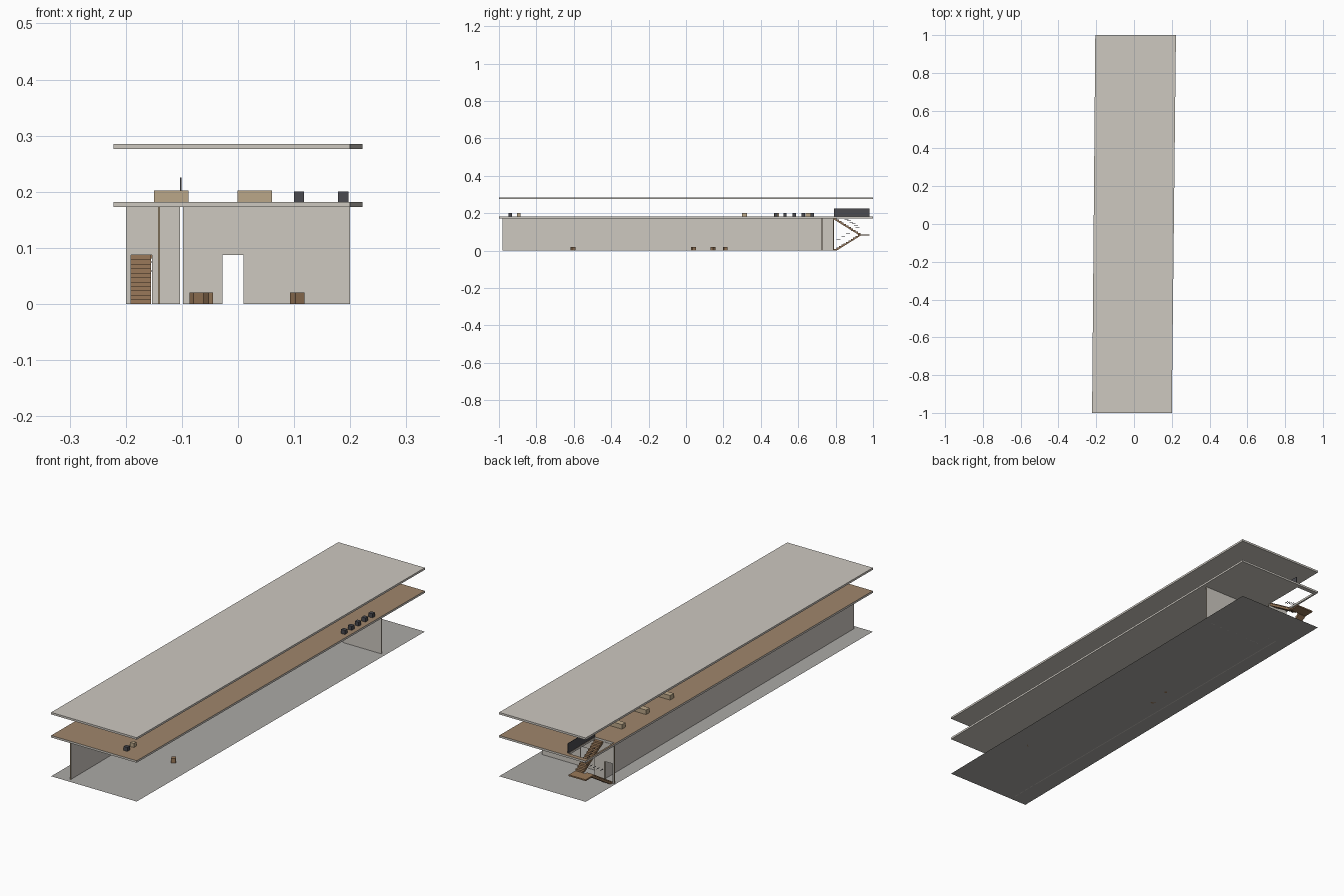
import bpy, bmesh, math
from mathutils import Matrix, Vector

cube = bpy.data.objects.get("Cube")
if cube:
    bpy.data.objects.remove(cube, do_unlink=True)


def material(name, r, g, b):
    m = bpy.data.materials.new(name)
    m.use_nodes = True
    m.diffuse_color = (r, g, b, 1)
    m.node_tree.nodes["Principled BSDF"].inputs["Base Color"].default_value = (r, g, b, 1)
    return m


concrete = material("warm concrete", .61, .58, .53)
ground_grey = material("ground grey", .41, .40, .38)
floor_wood = material("floor wood", .35, .24, .15)
tan = material("tan timber", .50, .39, .25)
stair_wood = material("stair wood", .32, .19, .10)
dark = material("dark grey", .07, .07, .08)


def finish(name, bm, *mats):
    bmesh.ops.recalc_face_normals(bm, faces=bm.faces)
    me = bpy.data.meshes.new(name)
    bm.to_mesh(me)
    bm.free()
    ob = bpy.data.objects.new(name, me)
    bpy.context.collection.objects.link(ob)
    for m in mats:
        me.materials.append(m)
    return ob


def prism(name, points, offset, *mats):
    """Extrude a flat outline along an offset vector."""
    bm = bmesh.new()
    face = bm.faces.new([bm.verts.new(p) for p in points])
    if offset:
        geom = bmesh.ops.extrude_face_region(bm, geom=[face], use_keep_orig=True)["geom"]
        moved = [v for v in geom if isinstance(v, bmesh.types.BMVert)]
        bmesh.ops.translate(bm, verts=moved, vec=Vector(offset))
    return finish(name, bm, *mats)


def box(name, x0, x1, y0, y1, z0, z1, mat, turn=0):
    bm = bmesh.new()
    centre = Vector(((x0 + x1) / 2, (y0 + y1) / 2, (z0 + z1) / 2))
    m = (Matrix.Translation(centre) @ Matrix.Rotation(turn, 4, 'Z')
         @ Matrix.Diagonal((x1 - x0, y1 - y0, z1 - z0, 1)))
    bmesh.ops.create_cube(bm, size=1, matrix=m)
    return finish(name, bm, mat)


def paint(ob, index, rule):
    for p in ob.data.polygons:
        p.material_index = index if rule(p) else 0


def slab(name, z, thick, *mats):
    plan = [(-.222, -1), (.2, -1), (.222, 1), (-.205, 1)]
    return prism(name, [(x, y, z) for x, y in plan], (0, 0, thick) if thick else None, *mats)


# Ground sheet and the two slabs
slab("ground", 0, 0, ground_grey)
slab("roof_slab", .276, .009, concrete)
floor = slab("upper_floor", .173, .009, concrete, floor_wood)

# Stairwell opening in the upper floor
cutter = box("stairwell_cutter", -.198, -.105, .79, .98, .15, .2, concrete)
cutter.hide_render = True
mod = floor.modifiers.new("opening", 'BOOLEAN')
mod.operation = 'DIFFERENCE'
mod.solver = 'EXACT'
mod.object = cutter
bpy.context.view_layer.objects.active = floor
bpy.ops.object.modifier_apply(modifier="opening")
bpy.data.objects.remove(cutter, do_unlink=True)
paint(floor, 1, lambda p: p.normal.z > .5)

# Long wall, with timber end
TOP = .173
long_wall = prism("long_wall", [(-.143, -.98, 0), (-.139, -.98, 0), (-.139, .79, 0), (-.143, .79, 0)],
                  (0, 0, TOP), concrete, tan)
paint(long_wall, 1, lambda p: abs(p.normal.y) > .5)


# Cross walls with door openings
def door_wall(name, x0, x1, d0, d1, y):
    h = .087
    outline = [(x0, 0), (d0, 0), (d0, h), (d1, h), (d1, 0), (x1, 0), (x1, TOP), (x0, TOP)]
    wall = prism(name, [(x, y, z) for x, z in outline], (0, .005, 0), concrete, tan)
    paint(wall, 1, lambda p: abs(p.normal.x) > .5)


door_wall("hall_cross_wall", -.098, .2, -.028, .01, .725)
door_wall("stair_cross_wall", -.2, -.103, -.191, -.153, .787)


# Two stair flights and a landing
STEPS, RISE, GO = 11, .087 / 11, .14 / 11


def flight(name, x0, x1, y, z, direction):
    pts = []
    for i in range(STEPS):
        pts += [(y + direction * i * GO, z + i * RISE),
                (y + direction * i * GO, z + (i + 1) * RISE)]
    end_y, end_z = y + direction * STEPS * GO, z + STEPS * RISE
    pts += [(end_y, end_z), (end_y, end_z - RISE), (y + direction * GO, z)]
    prism(name, [(x0, a, b) for a, b in pts], (x1 - x0, 0, 0), stair_wood)


flight("lower_flight", -.191, -.155, .792, 0, 1)
flight("upper_flight", -.145, -.107, .932, .087, -1)
box("landing", -.191, -.107, .932, .98, .081, .087, stair_wood)

# Short handrail pieces beside each flight, and the stairwell guard
for i in range(1, STEPS - 1, 2):
    y, z = .792 + i * GO, i * RISE + .05
    box("lower_handrail", -.155, -.153, y, y + .02, z, z + .0015, dark)
for i in range(1, 6):
    y, z = .932 - i * GO, .087 + i * RISE + .04
    box("upper_handrail", -.147, -.145, y - .02, y, z, z + .0015, dark)
box("stairwell_guard", -.103, -.101, .79, .98, .182, .225, dark)

# Upper floor furniture
for i in range(5):
    y = .481 + i * .0485
    box("dark_seat", .178, .197, y - .009, y + .009, .182, .2, dark)
for y in (.313, .483, .653):
    for x0, x1 in ((-.15, -.088), (-.001, .061)):
        box("table", x0, x1, y - .013, y + .013, .182, .202, tan)
box("front_dark_seat", .1, .118, -.949, -.931, .182, .2, dark)
box("front_tan_seat", .1, .118, -.903, -.885, .182, .2, tan)

# Ground floor stools
for i, (x, y, turn) in enumerate(((.106, -.605, .5), (-.074, .04, .4), (-.065, .145, .8), (-.056, .21, .3))):
    box(f"stool_{i + 1}", x - .0095, x + .0095, y - .0095, y + .0095, 0, .02, stair_wood, turn)
